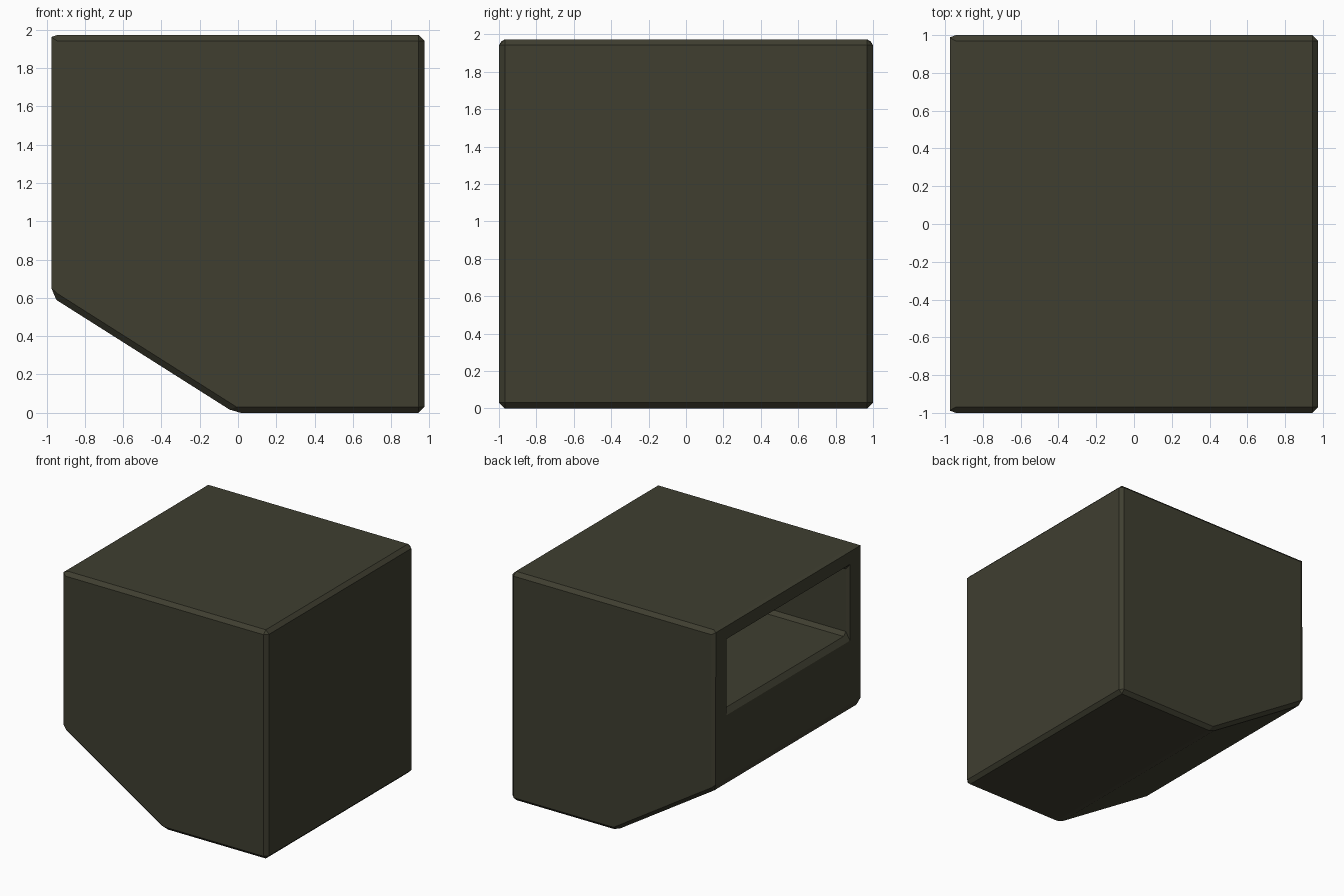
import bpy, bmesh
from mathutils import Vector

if "Cube" in bpy.data.objects:
    bpy.data.objects.remove(bpy.data.objects["Cube"])

mat = bpy.data.materials.new("dark olive")
mat.diffuse_color = (0.05, 0.049, 0.03, 1)
mat.use_nodes = True
mat.node_tree.nodes["Principled BSDF"].inputs["Base Color"].default_value = mat.diffuse_color

# Container outline (x, z), with the sloped lower left corner
outline = [(-0.975, 0.606), (-0.018, 0), (0.975, 0), (0.975, 1.973), (-0.975, 1.973)]
bm = bmesh.new()
front = bm.faces.new([bm.verts.new((x, -1, z)) for x, z in outline])
side = bmesh.ops.extrude_face_region(bm, geom=[front])
bmesh.ops.translate(bm, vec=(0, 2, 0),
                    verts=[g for g in side["geom"] if isinstance(g, bmesh.types.BMVert)])
bmesh.ops.recalc_face_normals(bm, faces=bm.faces)

# Loading hatch: inset the left face, fit it to the opening, push it inwards
left = min(bm.faces, key=lambda f: f.normal.x)
bmesh.ops.inset_individual(bm, faces=[left], thickness=0.1)
mid = left.calc_center_median()
for v in left.verts:
    v.co.y = 0.83 if v.co.y > 0 else -0.83
    v.co.z = 1.842 if v.co.z > mid.z else 1.24
hatch = bmesh.ops.extrude_discrete_faces(bm, faces=[left])["faces"][0]
bmesh.ops.translate(bm, vec=Vector((1.33, 0, 0)), verts=hatch.verts)
bmesh.ops.recalc_face_normals(bm, faces=bm.faces)

mesh = bpy.data.meshes.new("container_body")
bm.to_mesh(mesh)
bm.free()
body = bpy.data.objects.new("container_body", mesh)
bpy.context.collection.objects.link(body)
mesh.materials.append(mat)

# Chamfer on every sharp edge
bevel = body.modifiers.new("chamfer", 'BEVEL')
bevel.width = 0.031
bevel.segments = 1
bevel.limit_method = 'ANGLE'
bevel.angle_limit = 0.5
